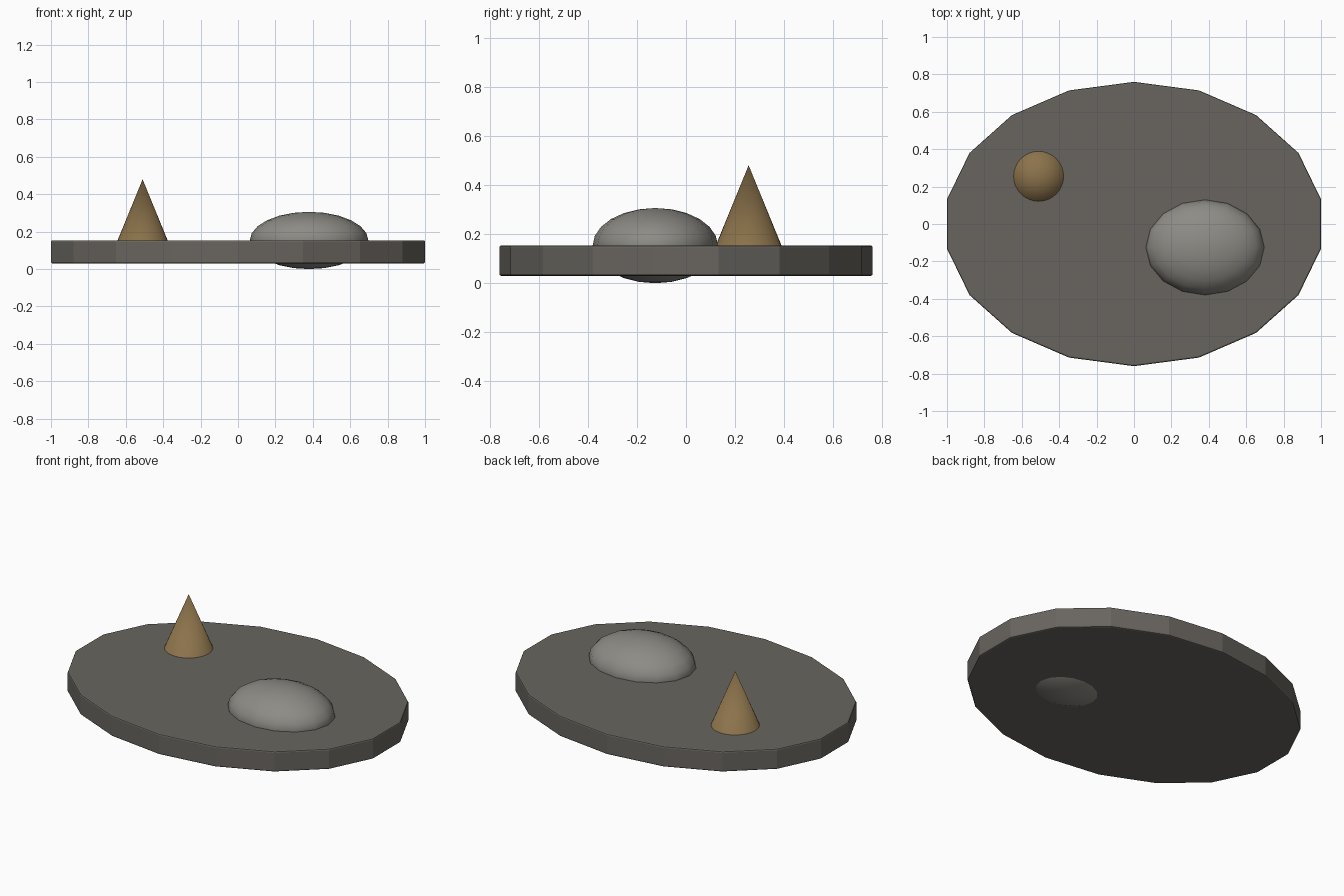
import bpy, math

if "Cube" in bpy.data.objects:
    bpy.data.objects.remove(bpy.data.objects["Cube"])


def finish(obj, name, colour, angle=None):
    """Name, colour and optionally smooth the new part."""
    obj.name = name
    mat = bpy.data.materials.new(name + "_colour")
    mat.diffuse_color = (*colour, 1)
    mat.use_nodes = True
    mat.node_tree.nodes["Principled BSDF"].inputs["Base Color"].default_value = mat.diffuse_color
    obj.data.materials.append(mat)
    bpy.ops.object.transform_apply(location=False, rotation=True, scale=True)
    if angle:
        bpy.ops.object.shade_smooth_by_angle(angle=math.radians(angle))
    return obj


# Oval 18-sided slab with a slightly softened rim
bpy.ops.mesh.primitive_cylinder_add(vertices=18, radius=1, depth=0.124, location=(0, 0, 0.092))
slab = bpy.context.object
slab.scale = (1.0154, 0.76, 1)
finish(slab, "slab", (0.14, 0.13, 0.115))
bevel = slab.modifiers.new("soft_rim", 'BEVEL')
bevel.width = 0.008
bevel.segments = 2
bevel.limit_method = 'ANGLE'
bevel.angle_limit = math.radians(40)

# Smooth boulder sunk through the slab
bpy.ops.mesh.primitive_uv_sphere_add(segments=16, ring_count=12, radius=1, location=(0.38, -0.125, 0.153))
boulder = bpy.context.object
boulder.scale = (0.317, 0.255, 0.153)
finish(boulder, "boulder", (0.27, 0.26, 0.235), 60)

# Cone standing in the slab
bpy.ops.mesh.primitive_cone_add(vertices=32, radius1=0.184, radius2=0, depth=0.449, location=(-0.51, 0.255, 0.2555))
finish(bpy.context.object, "cone", (0.26, 0.17, 0.07), 40)
